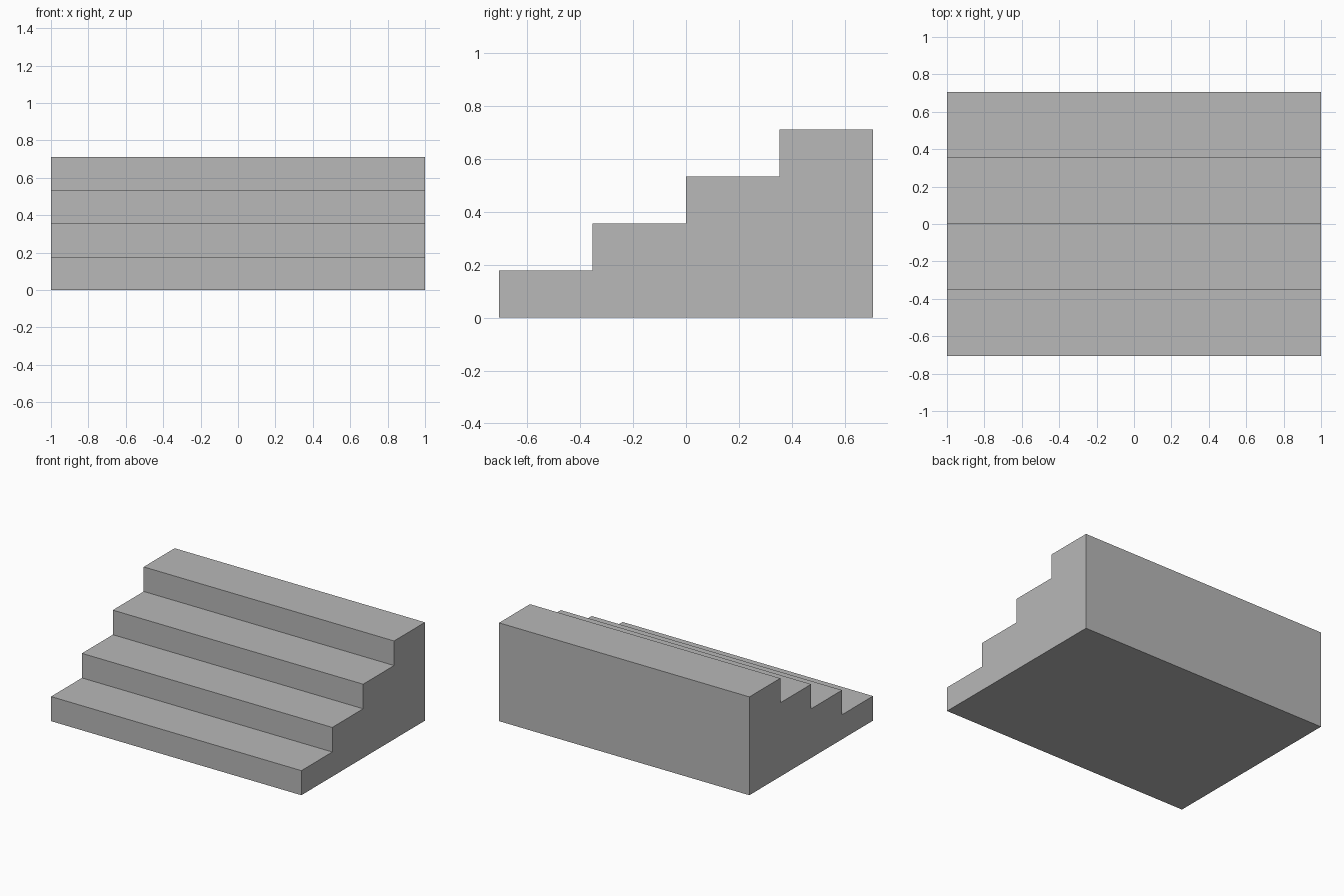
import bpy
import bmesh

cube = bpy.data.objects.get("Cube")
if cube:
    bpy.data.objects.remove(cube, do_unlink=True)

STEPS = 4
WIDTH = 2.0
DEPTH = 1.41
HEIGHT = 0.71
tread = DEPTH / STEPS
rise = HEIGHT / STEPS

# Plain grey
grey = bpy.data.materials.new("grey")
grey.use_nodes = True
colour = (0.48, 0.48, 0.48, 1.0)
grey.diffuse_color = colour
grey.node_tree.nodes["Principled BSDF"].inputs["Base Color"].default_value = colour

# Stepped side profile, as (y, z) points
profile = [(DEPTH / 2, 0), (-DEPTH / 2, 0)]
for i in range(STEPS):
    y = -DEPTH / 2 + i * tread
    z = (i + 1) * rise
    profile += [(y, z), (y + tread, z)]

# Solid staircase: the profile extruded across the width
bm = bmesh.new()
side = bm.faces.new([bm.verts.new((-WIDTH / 2, y, z)) for y, z in profile])
result = bmesh.ops.extrude_face_region(bm, geom=[side], use_keep_orig=True)
moved = [v for v in result["geom"] if isinstance(v, bmesh.types.BMVert)]
bmesh.ops.translate(bm, verts=moved, vec=(WIDTH, 0, 0))
bmesh.ops.recalc_face_normals(bm, faces=bm.faces)

mesh = bpy.data.meshes.new("staircase")
bm.to_mesh(mesh)
bm.free()
mesh.materials.append(grey)
staircase = bpy.data.objects.new("staircase", mesh)
bpy.context.collection.objects.link(staircase)
